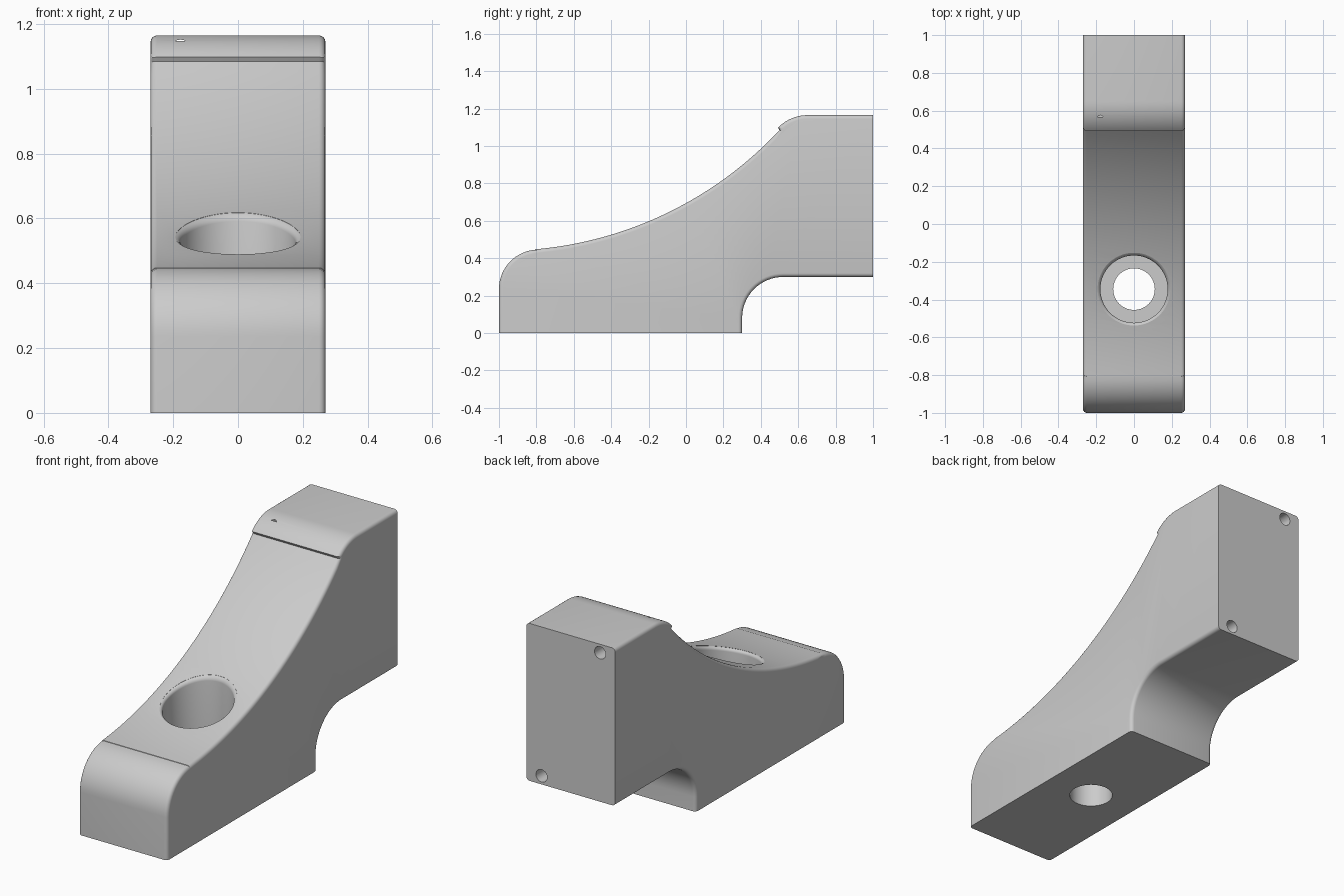
import bpy, bmesh, math
from math import sin, cos, pi, radians, sqrt

if "Cube" in bpy.data.objects:
    bpy.data.objects.remove(bpy.data.objects["Cube"], do_unlink=True)

HALF_WIDTH = 0.27
FILLET = 0.02

grey = bpy.data.materials.new("plain grey")
grey.use_nodes = True
colour = (0.6, 0.6, 0.6, 1)
grey.diffuse_color = colour
grey.node_tree.nodes["Principled BSDF"].inputs["Base Color"].default_value = colour


def finish(bm, name):
    bmesh.ops.recalc_face_normals(bm, faces=bm.faces)
    mesh = bpy.data.meshes.new(name)
    bm.to_mesh(mesh)
    bm.free()
    mesh.materials.append(grey)
    obj = bpy.data.objects.new(name, mesh)
    bpy.context.collection.objects.link(obj)
    return obj


def arc(cy, cz, r, start, end, steps):
    angles = [radians(start + (end - start) * i / steps) for i in range(steps + 1)]
    return [(cy + r * cos(a), cz + r * sin(a)) for a in angles]


# Side profile: rounded toe, concave ramp, rounded crest, square back, arched heel
SWEEP_Y, SWEEP_Z, SWEEP_R = -0.983, 2.467, 2.027
profile = [(-1, 0)]
profile += arc(-0.79, 0.236, 0.21, 180, 94.6, 14)
profile += arc(SWEEP_Y, SWEEP_Z, SWEEP_R, -85, -43, 32)
profile += arc(0.65, 0.945, 0.22, 136, 90, 10)
profile += [(1, 1.165), (1, 0.3)]
profile += arc(0.52, 0.08, 0.22, 90, 180, 16)
profile += [(0.3, 0)]

bm = bmesh.new()
face = bm.faces.new([bm.verts.new((-HALF_WIDTH, y, z)) for y, z in profile])
extruded = bmesh.ops.extrude_face_region(bm, geom=[face])["geom"]
moved = [v for v in extruded if isinstance(v, bmesh.types.BMVert)]
bmesh.ops.translate(bm, verts=moved, vec=(2 * HALF_WIDTH, 0, 0))
bmesh.ops.recalc_face_normals(bm, faces=bm.faces)


def is_filleted(edge):
    a, b = (v.co for v in edge.verts)
    along_side = abs(a.x - b.x) < 1e-4
    on_base = max(a.z, b.z) < 1e-4
    on_back = min(a.y, b.y) > 0.999
    return along_side and not on_base and not on_back


# Soft side edges, leaving the base and back sharp
bmesh.ops.bevel(bm, geom=[e for e in bm.edges if is_filleted(e)], offset=FILLET,
                offset_type='OFFSET', segments=4, profile=0.5, affect='EDGES')
body = finish(bm, "bracket_body")


def ramp_height(y):
    return SWEEP_Z - sqrt(SWEEP_R ** 2 - (y - SWEEP_Y) ** 2)


# Stepped bolt hole whose flared rim follows the ramp
HOLE_Y, SMALL_R, BIG_R, FLOOR = -0.345, 0.11, 0.178, 0.25
rings = [(SMALL_R, -0.1, None), (SMALL_R, FLOOR, None), (BIG_R, FLOOR, None)]
for i in range(6):
    t = radians(15 * i)
    rings.append((BIG_R + FILLET * (1 - cos(t)), None, FILLET * (sin(t) - 1)))
rings.append((rings[-1][0], 1.3, None))

bm = bmesh.new()
SIDES = 64
loops = []
for r, flat_z, drop in rings:
    loop = []
    for i in range(SIDES):
        a = 2 * pi * i / SIDES
        y = HOLE_Y + r * sin(a)
        z = ramp_height(y) + drop if flat_z is None else flat_z
        loop.append(bm.verts.new((r * cos(a), y, z)))
    loops.append(loop)
for low, high in zip(loops, loops[1:]):
    for i in range(SIDES):
        j = (i + 1) % SIDES
        bm.faces.new((low[i], low[j], high[j], high[i]))
bm.faces.new(loops[0])
bm.faces.new(loops[-1])
cutters = [finish(bm, "bolt_hole_cutter")]

# Blind pin holes in opposite corners of the back
for name, x, z in (("upper_pin_cutter", -0.178, 1.118), ("lower_pin_cutter", 0.178, 0.347)):
    bpy.ops.mesh.primitive_cylinder_add(vertices=32, radius=0.034, depth=0.5,
                                        location=(x, 0.816, z), rotation=(pi / 2, 0, 0))
    pin = bpy.context.object
    pin.name = name
    pin.data.materials.append(grey)
    cutters.append(pin)

# Cut the holes, then drop the cutters
for cutter in cutters:
    cut = body.modifiers.new(cutter.name, 'BOOLEAN')
    cut.operation = 'DIFFERENCE'
    cut.solver = 'EXACT'
    cut.object = cutter
bpy.ops.object.select_all(action='DESELECT')
body.select_set(True)
bpy.context.view_layer.objects.active = body
for cutter in cutters:
    bpy.ops.object.modifier_apply(modifier=cutter.name)
    bpy.data.objects.remove(cutter, do_unlink=True)

bpy.ops.object.shade_smooth_by_angle(angle=radians(35))
